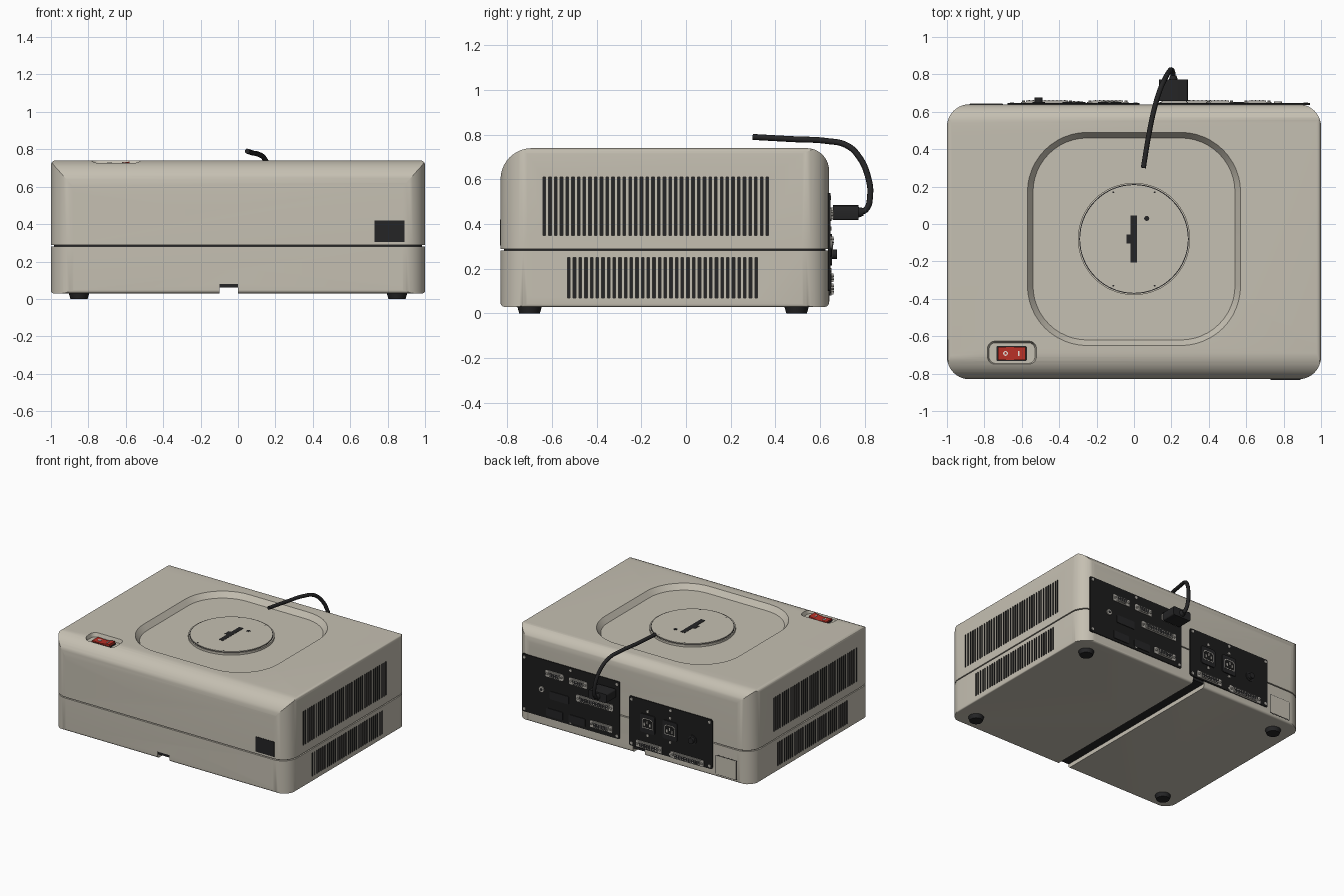
import bpy, bmesh, math
from mathutils import Vector

if "Cube" in bpy.data.objects:
    bpy.data.objects.remove(bpy.data.objects["Cube"])


def material(name, r, g, b):
    m = bpy.data.materials.new(name)
    m.diffuse_color = (r, g, b, 1)
    m.use_nodes = True
    m.node_tree.nodes["Principled BSDF"].inputs["Base Color"].default_value = m.diffuse_color
    return m


BEIGE = material("warm beige", 0.56, 0.525, 0.445)
BLACK = material("soft black", 0.018, 0.018, 0.019)
DARK = material("panel black", 0.012, 0.012, 0.012)
METAL = material("pale metal", 0.45, 0.43, 0.39)
RED = material("switch red", 0.48, 0.03, 0.02)
WHITE = material("marking white", 0.8, 0.78, 0.74)


def rrect(a0, a1, b0, b1, radii, n=8):
    """Rounded rectangle; radii order: low-low, high-low, high-high, low-high."""
    if not isinstance(radii, (list, tuple)):
        radii = [radii] * 4
    corners = [(a0, b0, 1, 1, 180), (a1, b0, -1, 1, 270), (a1, b1, -1, -1, 0), (a0, b1, 1, -1, 90)]
    pts = []
    for (a, b, sa, sb, start), r in zip(corners, radii):
        if r <= 0:
            pts.append((a, b))
            continue
        for i in range(n + 1):
            t = math.radians(start + 90 * i / n)
            pts.append((a + sa * r + r * math.cos(t), b + sb * r + r * math.sin(t)))
    return pts


def circle(a, b, r, n=24):
    return [(a + r * math.cos(2 * math.pi * i / n), b + r * math.sin(2 * math.pi * i / n)) for i in range(n)]


AXES = {"x": lambda a, b, h: (h, a, b), "y": lambda a, b, h: (a, h, b), "z": lambda a, b, h: (a, b, h)}


def prism(name, pts, axis, lo, hi, mat, pts_hi=None):
    """Extrude an outline along an axis, optionally lofting to a second outline."""
    bm = bmesh.new()
    put = AXES[axis]
    low = [bm.verts.new(put(a, b, lo)) for a, b in pts]
    high = [bm.verts.new(put(a, b, hi)) for a, b in (pts_hi or pts)]
    bm.faces.new(low)
    bm.faces.new(high)
    for i in range(len(low)):
        j = (i + 1) % len(low)
        bm.faces.new((low[i], low[j], high[j], high[i]))
    bmesh.ops.recalc_face_normals(bm, faces=bm.faces)
    return finish(name, bm, mat)


def finish(name, bm, mat):
    me = bpy.data.meshes.new(name)
    bm.to_mesh(me)
    bm.free()
    me.materials.append(mat)
    ob = bpy.data.objects.new(name, me)
    bpy.context.collection.objects.link(ob)
    return ob


def boxes(name, spans, mat):
    """One mesh of many boxes given as (x0, x1, y0, y1, z0, z1)."""
    bm = bmesh.new()
    for x0, x1, y0, y1, z0, z1 in spans:
        vs = bmesh.ops.create_cube(bm, size=1)["verts"]
        for v in vs:
            v.co = Vector(((x0 + x1) / 2 + v.co.x * (x1 - x0), (y0 + y1) / 2 + v.co.y * (y1 - y0),
                           (z0 + z1) / 2 + v.co.z * (z1 - z0)))
    return finish(name, bm, mat)


def boolean(ob, cutter, op="DIFFERENCE"):
    mod = ob.modifiers.new("cut", "BOOLEAN")
    mod.operation, mod.solver, mod.object = op, "EXACT", cutter
    mod.material_mode = "TRANSFER"
    bpy.context.view_layer.objects.active = ob
    bpy.ops.object.modifier_apply(modifier=mod.name)
    bpy.data.objects.remove(cutter)


FRONT, BACK = -0.83, 0.64
SEAM = 0.285


def shell(name, z0, z1, side_radii, end_radii):
    """Case half: plan outline met with a side profile and a front profile."""
    ob = prism(name, rrect(-1, 1, FRONT, BACK, 0.12, 10), "z", z0, z1, BEIGE)
    boolean(ob, prism("side_profile", rrect(FRONT, BACK, z0, z1, side_radii, 10), "x", -1.1, 1.1, BEIGE), "INTERSECT")
    boolean(ob, prism("front_profile", rrect(-1, 1, z0, z1, end_radii, 5), "y", -1, 1, BEIGE), "INTERSECT")
    return ob


def vents(y0, y1, z0, z1, count):
    """Slot cutters for both sides."""
    pitch = (y1 - y0 - 0.012) / (count - 1)
    return boxes("vent_cutter", [(s * 1.0 - 0.02, s * 1.0 + 0.02, y0 + i * pitch, y0 + i * pitch + 0.012, z0, z1)
                                 for s in (-1, 1) for i in range(count)], BLACK)


# Case halves
upper = shell("upper_case", SEAM + 0.004, 0.74, [0, 0, 0.10, 0.14], [0, 0, 0.025, 0.025])
lower = shell("lower_case", 0.03, SEAM - 0.004, [0.018, 0.018, 0, 0], [0.012, 0.012, 0, 0])
prism("seam_core", rrect(-0.985, 0.985, FRONT + 0.015, BACK - 0.015, 0.105), "z", SEAM - 0.006, SEAM + 0.006, BLACK)

# Top recess with sloping walls
boolean(upper, prism("recess_cutter", rrect(-0.54, 0.54, -0.62, 0.46, 0.29, 12), "z", 0.70, 0.7401, BEIGE,
                     rrect(-0.57, 0.57, -0.65, 0.49, 0.32, 12)))
# Power switch well
boolean(upper, prism("switch_cutter", rrect(-0.775, -0.53, -0.745, -0.635, 0.035), "z", 0.712, 0.76, BEIGE,
                     rrect(-0.79, -0.515, -0.76, -0.62, 0.045)))
# Side vents
boolean(upper, vents(-0.64, 0.37, 0.35, 0.61, 40))
boolean(lower, vents(-0.53, 0.32, 0.07, 0.25, 34))
# Cable channel underneath
boolean(lower, boxes("channel_cutter", [(-0.1, 0, -1, 1, 0, 0.08)], BEIGE))
boxes("channel_lining", [(-0.099, -0.001, FRONT + 0.003, BACK - 0.003, 0.06, 0.081)], BLACK)

# Round hub in the recess
prism("hub_base", circle(0, -0.08, 0.30, 64), "z", 0.69, 0.716, BEIGE)
prism("hub_groove", circle(0, -0.08, 0.293, 64), "z", 0.70, 0.717, BLACK)
prism("hub_disc", circle(0, -0.08, 0.288, 64), "z", 0.70, 0.722, BEIGE)
boxes("hub_slot", [(-0.02, 0.016, -0.205, 0.045, 0.715, 0.724), (-0.04, -0.015, -0.105, -0.055, 0.715, 0.724)], BLACK)
prism("hub_hole", circle(0.068, 0.03, 0.014, 12), "z", 0.715, 0.724, BLACK)
for sx in (-1, 1):
    for sy in (-1, 1):
        prism("hub_pin", circle(sx * 0.11, -0.08 + sy * 0.25, 0.005, 8), "z", 0.715, 0.723, BLACK)

# Power switch
prism("switch_frame", rrect(-0.735, -0.573, -0.733, -0.652, 0.008, 3), "z", 0.70, 0.716, BLACK)
prism("switch_rocker", [(-0.727, 0.71), (-0.581, 0.71), (-0.581, 0.734), (-0.654, 0.722), (-0.727, 0.727)],
      "y", -0.727, -0.658, RED)
prism("switch_off_mark", circle(-0.687, -0.692, 0.013, 14), "z", 0.72, 0.728, WHITE)
prism("switch_off_center", circle(-0.687, -0.692, 0.007, 10), "z", 0.72, 0.7285, RED)
boxes("switch_on_mark", [(-0.621, -0.613, -0.706, -0.678, 0.722, 0.731)], WHITE)

# Front badge plate
boxes("front_plate", [(0.73, 0.89, FRONT - 0.003, FRONT + 0.005, 0.305, 0.42)], BLACK)

# Feet
for x in (-0.85, 0.85):
    for y in (-0.70, 0.495):
        prism("foot", circle(x, y, 0.046), "z", 0, 0.035, BLACK, circle(x, y, 0.056))


# Rear panels and their screws
def rear(name, pts, depth, mat, start=BACK - 0.005):
    return prism(name, pts, "y", start, BACK + depth, mat)


for label, x0, x1, z0, z1, columns in (("wide", 0.11, 0.94, 0.10, 0.54, 3), ("narrow", -0.675, 0.03, 0.08, 0.46, 3)):
    rear(label + "_rear_panel", rrect(x0, x1, z0, z1, 0.012, 3), 0.006, DARK)
    for i in range(columns):
        for z in (z0 + 0.022, z1 - 0.022):
            x = x0 + 0.022 + (x1 - x0 - 0.044) * i / (columns - 1)
            rear("panel_screw", circle(x, z, 0.011, 10), 0.010, METAL)


# Trapezoid data sockets
def data_socket(x, z, w, h=0.05):
    rear("socket_flange", rrect(x - w / 2, x + w / 2, z - h / 2, z + h / 2, 0.008, 3), 0.011, METAL)

    def trapezoid(k):
        a, b = w / 2 - 0.028 - k, h / 2 - 0.006 - k
        return [(x - a + 0.008, z - b), (x + a - 0.008, z - b), (x + a, z + b), (x - a, z + b)]
    rear("socket_shell", trapezoid(0), 0.02, METAL)
    rear("socket_face", trapezoid(0.005), 0.0205, BLACK)
    pins = max(4, int((w - 0.08) / 0.02))
    step = (w - 0.09) / (pins - 1)
    boxes("socket_pins", [(x - w / 2 + 0.042 + i * step, x - w / 2 + 0.048 + i * step, BACK, BACK + 0.022,
                           z + s * 0.007 - 0.003, z + s * 0.007 + 0.003) for i in range(pins) for s in (-1, 1)], METAL)
    for s in (-1, 1):
        rear("socket_post", circle(x + s * (w / 2 - 0.014), z, 0.008, 8), 0.02, METAL)


for x, z, w in ((0.66, 0.445, 0.15), (0.46, 0.44, 0.15), (0.215, 0.45, 0.15), (0.32, 0.325, 0.31),
                (0.265, 0.16, 0.19), (-0.14, 0.115, 0.22), (-0.465, 0.105, 0.28)):
    data_socket(x, z, w)

# Blank covers and round jack on the wide panel
for x, z, w, h in ((0.62, 0.285, 0.16, 0.06), (0.66, 0.15, 0.14, 0.06), (0.47, 0.15, 0.14, 0.06)):
    rear("blank_cover", rrect(x - w / 2, x + w / 2, z - h / 2, z + h / 2, 0.008, 3), 0.011, BLACK)
rear("jack_ring", circle(0.77, 0.31, 0.022, 20), 0.014, METAL)
rear("jack_hole", circle(0.77, 0.31, 0.011, 14), 0.0145, BLACK)

# Mains sockets and fuse holder on the narrow panel
for x in (-0.13, -0.32):
    rear("mains_frame", rrect(x - 0.062, x + 0.062, 0.215, 0.355, 0.015, 4), 0.013, BLACK)
    rear("mains_rim", rrect(x - 0.046, x + 0.046, 0.25, 0.325, [0.004, 0.004, 0.022, 0.022], 3), 0.0145, METAL)
    rear("mains_well", rrect(x - 0.041, x + 0.041, 0.255, 0.32, [0.004, 0.004, 0.02, 0.02], 3), 0.015, DARK)
    boxes("mains_pins", [(x + d - 0.005, x + d + 0.005, BACK, BACK + 0.018, z - 0.011, z + 0.011)
                         for d, z in ((-0.023, 0.28), (0.023, 0.28), (0, 0.297))], METAL)
    for z in (0.195, 0.38):
        rear("mains_screw", circle(x, z, 0.010, 10), 0.012, METAL)
rear("fuse_base", circle(-0.51, 0.265, 0.034, 20), 0.012, BLACK)
rear("fuse_knob", circle(-0.51, 0.265, 0.022, 16), 0.035, BLACK)

# Rear access cover with a dark outline
rear("cover_gap", rrect(-0.88, -0.70, 0.05, 0.20, 0.008, 3), 0.001, BLACK)
rear("access_cover", rrect(-0.876, -0.704, 0.054, 0.196, 0.006, 3), 0.003, BEIGE)

# Plug and cable
boxes("plug_shell", [(0.15, 0.28, BACK + 0.01, 0.665, 0.43, 0.475)], METAL)
prism("plug_body", rrect(0.133, 0.288, 0.418, 0.485, 0.01, 3), "y", 0.658, 0.772, BLACK)
prism("plug_relief", circle(0.21, 0.452, 0.024, 16), "y", 0.77, 0.795, BLACK, circle(0.21, 0.455, 0.017, 16))
path = [(0.21, 0.77, 0.452), (0.208, 0.805, 0.465), (0.20, 0.824, 0.53), (0.188, 0.815, 0.61), (0.165, 0.775, 0.70),
        (0.14, 0.72, 0.752), (0.112, 0.63, 0.772), (0.08, 0.48, 0.78), (0.05, 0.30, 0.79)]
curve = bpy.data.curves.new("cable", "CURVE")
curve.dimensions = "3D"
curve.bevel_depth, curve.bevel_resolution, curve.use_fill_caps = 0.0135, 3, True
spline = curve.splines.new("BEZIER")
spline.bezier_points.add(len(path) - 1)
for point, co in zip(spline.bezier_points, path):
    point.co = co
    point.handle_left_type = point.handle_right_type = "AUTO"
curve.materials.append(BLACK)
cable = bpy.data.objects.new("cable", curve)
bpy.context.collection.objects.link(cable)

# Smooth rounded surfaces, keep crisp edges
bpy.ops.object.select_all(action="DESELECT")
for ob in bpy.context.scene.objects:
    if ob.type == "MESH":
        ob.select_set(True)
        bpy.context.view_layer.objects.active = ob
bpy.ops.object.shade_smooth_by_angle(angle=math.radians(30))
